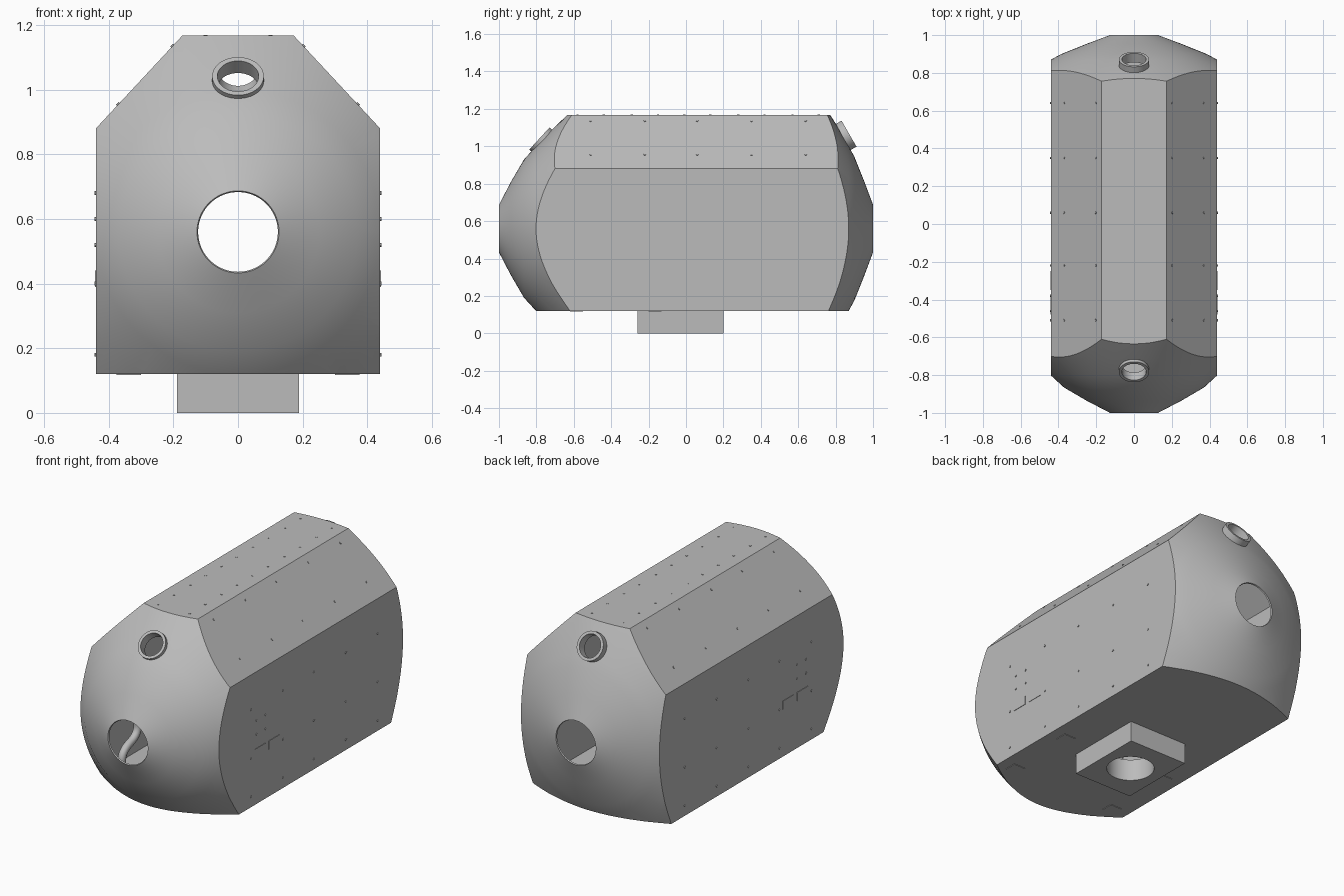
import bpy, bmesh, math
from mathutils import Vector

if "Cube" in bpy.data.objects:
    bpy.data.objects.remove(bpy.data.objects["Cube"])

grey = bpy.data.materials.new("light grey")
grey.diffuse_color = (0.5, 0.5, 0.5, 1)
grey.use_nodes = True
grey.node_tree.nodes["Principled BSDF"].inputs["Base Color"].default_value = grey.diffuse_color
CZ = 0.56      # height of the dome axis
HOLE = 0.127   # radius of the big openings


def finish(name, bm):
    me = bpy.data.meshes.new(name)
    bmesh.ops.recalc_face_normals(bm, faces=bm.faces)
    bm.to_mesh(me)
    bm.free()
    ob = bpy.data.objects.new(name, me)
    bpy.context.collection.objects.link(ob)
    me.materials.append(grey)
    return ob


def revolve(name, profile, origin, axis, n=64, closed=False):
    """Lathe (radius, distance) points round an axis; capped unless closed."""
    rot = Vector(axis).normalized().to_track_quat('Z', 'Y')
    bm = bmesh.new()
    rings = [[bm.verts.new(Vector(origin) + rot @ Vector((r * math.cos(2 * math.pi * i / n),
              r * math.sin(2 * math.pi * i / n), d))) for i in range(n)] for r, d in profile]
    if closed:
        pairs = list(zip(rings, rings[1:] + rings[:1]))
    else:
        pairs = list(zip(rings, rings[1:]))
        bm.faces.new(rings[0])
        bm.faces.new(rings[-1])
    for a, b in pairs:
        for i in range(n):
            j = (i + 1) % n
            bm.faces.new((a[i], a[j], b[j], b[i]))
    return finish(name, bm)


def box(name, c, s):
    bm = bmesh.new()
    bmesh.ops.create_cube(bm, size=1)
    for v in bm.verts:
        v.co = Vector((c[k] + v.co[k] * s[k] for k in range(3)))
    return finish(name, bm)


def apply(ob, mod):
    bpy.context.view_layer.objects.active = ob
    bpy.ops.object.modifier_apply(modifier=mod.name)


def boolean(ob, other, op):
    m = ob.modifiers.new("bool", 'BOOLEAN')
    m.operation, m.object, m.solver = op, other, 'EXACT'
    apply(ob, m)
    bpy.data.objects.remove(other)


def smooth(ob):
    bpy.ops.object.select_all(action='DESELECT')
    ob.select_set(True)
    bpy.context.view_layer.objects.active = ob
    bpy.ops.object.shade_smooth_by_angle(angle=math.radians(30))


# Hull: chamfered prism trimmed by a lathed double dome
half = [(0.44, 0.12), (0.44, 0.88), (0.172, 1.168)]
section = half + [(-x, z) for x, z in reversed(half)]
bm = bmesh.new()
f = bm.faces.new([bm.verts.new((x, -1.2, z)) for x, z in section])
ext = bmesh.ops.extrude_face_region(bm, geom=[f])
for v in ext["geom"]:
    if isinstance(v, bmesh.types.BMVert):
        v.co.y = 1.2
hull = finish("hull", bm)
dome = revolve("dome", [(HOLE, -1), (0.25, -0.936), (0.37, -0.866), (0.44, -0.802), (0.53, -0.715),
                        (0.63, -0.612), (0.78, -0.45), (0.78, 0.66), (0.63, 0.757), (0.53, 0.82),
                        (0.44, 0.87), (0.385, 0.9), (0.25, 0.954), (HOLE, 1)], (0, 0, CZ), (0, 1, 0), 96)
boolean(hull, dome, 'INTERSECT')

# Open the round end openings and give the hull a wall
bm = bmesh.new()
bm.from_mesh(hull.data)
caps = [f for f in bm.faces if abs(f.calc_center_median().y) > 0.995 and abs(f.normal.y) > 0.99]
bmesh.ops.delete(bm, geom=caps, context='FACES')
bm.to_mesh(hull.data)
bm.free()
wall = hull.modifiers.new("wall", 'SOLIDIFY')
wall.thickness, wall.offset = 0.008, -1
apply(hull, wall)

# Pedestal with a round opening through the floor
pedestal = box("pedestal", (0, -0.03, 0.06), (0.376, 0.46, 0.12))
for part in (hull, pedestal):
    boolean(part, revolve("cut", [(HOLE, -0.2), (HOLE, 0.3)], (0, -0.03, 0), (0, 0, 1)), 'DIFFERENCE')

# Tilted port collars near the top of each dome
for name, pos, axis in (("front_port", (0, -0.765, 1.025), (0, -0.74, 0.68)),
                        ("back_port", (0, 0.85, 1.055), (0, 0.87, 0.5))):
    boolean(hull, revolve("cut", [(0.07, -0.1), (0.07, 0.1)], pos, axis), 'DIFFERENCE')
    smooth(revolve(name, [(0.064, -0.03), (0.08, -0.03), (0.08, 0.025), (0.064, 0.025)],
                   pos, axis, 48, True))
smooth(hull)
smooth(pedestal)

# Fastener heads on sides, chamfers and top
bm = bmesh.new()


def stud(p, normal):
    mat = Vector(normal).normalized().to_track_quat('Z', 'Y').to_matrix().to_4x4()
    mat.translation = Vector(p)
    bmesh.ops.create_cone(bm, cap_ends=True, segments=8, radius1=0.006, radius2=0.006,
                          depth=0.008, matrix=mat)


for y in (-0.51, -0.22, 0.06, 0.35, 0.64):
    for s in (-1, 1):
        for z in (0.18, 0.40, 0.68):
            stud((s * 0.44, y, z), (s, 0, 0))
        for z in (0.955, 1.135):
            stud((s * (0.44 - (z - 0.88) * 0.9306), y, z), (s, 0, 0.93))
        for dy in (-0.07, 0.07):
            stud((s * 0.1, y + dy, 1.166), (0, 0, 1))
for s in (-1, 1):
    for y in (-0.46, -0.38):
        for z in (0.52, 0.6):
            stud((s * 0.44, y, z), (s, 0, 0))
finish("fasteners", bm)

# Small plates on the sides and underside
for s, side in ((1, "right"), (-1, "left")):
    for i, y in enumerate((-0.43, -0.3)):
        box(f"{side}_plate_{i}", (s * 0.44, y, 0.415), (0.005, 0.1, 0.05))
    for i, y in enumerate((-0.585, -0.165)):
        box(f"{side}_foot_plate_{i}", (s * 0.338, y, 0.12), (0.075, 0.07, 0.006))


# Pipes inside the hull
def pipe(name, pts, r):
    cu = bpy.data.curves.new(name, 'CURVE')
    cu.dimensions, cu.bevel_depth, cu.bevel_resolution, cu.use_fill_caps = '3D', r, 3, True
    sp = cu.splines.new('NURBS')
    sp.points.add(len(pts) - 1)
    for p, co in zip(sp.points, pts):
        p.co = (*co, 1)
    sp.order_u, sp.use_endpoint_u = 3, True
    cu.materials.append(grey)
    bpy.context.collection.objects.link(bpy.data.objects.new(name, cu))


pipe("bent_pipe", [(-0.3, -0.48, 0.75), (-0.3, -0.48, 0.45), (-0.3, -0.48, 0.33),
                   (-0.3, -0.62, 0.29), (-0.3, -0.63, 0.2), (-0.3, -0.63, 0.125)], 0.022)
pipe("floor_pipe", [(-0.17, -0.1, 0.125), (-0.17, -0.1, 0.35), (-0.2, -0.2, 0.4),
                    (-0.3, -0.3, 0.4)], 0.02)
